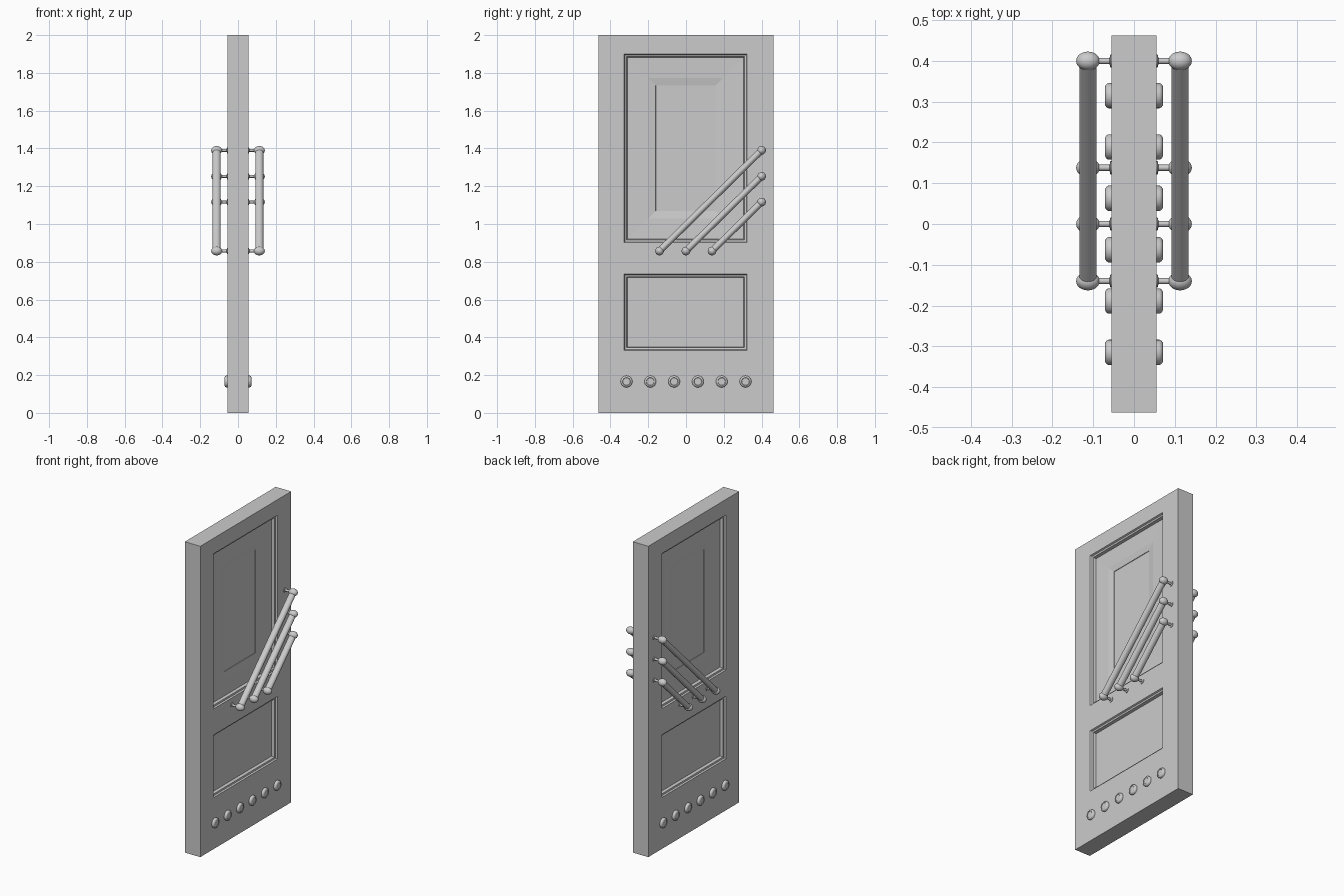
import bpy, bmesh, math
from mathutils import Vector, Matrix

if "Cube" in bpy.data.objects:
    bpy.data.objects.remove(bpy.data.objects["Cube"])

HALF_T, HALF_W, HEIGHT = 0.055, 0.462, 2.0


def finish(bm, name, smooth=True):
    bmesh.ops.remove_doubles(bm, verts=bm.verts, dist=1e-5)
    bmesh.ops.recalc_face_normals(bm, faces=bm.faces)
    me = bpy.data.meshes.new(name)
    bm.to_mesh(me)
    bm.free()
    ob = bpy.data.objects.new(name, me)
    bpy.context.collection.objects.link(ob)
    if smooth:
        bpy.context.view_layer.objects.active = ob
        ob.select_set(True)
        bpy.ops.object.shade_smooth_by_angle(angle=math.radians(40))
        ob.select_set(False)
    return ob


def lathe_x(name, profile, centre, side, n=24):
    """Revolve (distance, radius) pairs around the x axis."""
    bm = bmesh.new()
    rings = []
    for d, r in profile:
        rings.append([bm.verts.new((side * (centre[0] + d),
                                    centre[1] + r * math.cos(2 * math.pi * i / n),
                                    centre[2] + r * math.sin(2 * math.pi * i / n)))
                      for i in range(n)])
    for a, b in zip(rings, rings[1:]):
        for i in range(n):
            j = (i + 1) % n
            bm.faces.new((a[i], a[j], b[j], b[i]))
    bm.faces.new(rings[0])
    bm.faces.new(rings[-1])
    return finish(bm, name)


# Door slab: both faces are grids whose panel cells step inwards
ys = [-HALF_W, -0.328, 0.323, HALF_W]
zs = [0, 0.331, 0.734, 0.902, 1.9, HEIGHT]
moulding = [(0, 0), (0.004, 0.010), (0.014, 0.012), (0.018, 0.030)]
field = moulding + [(0.127, 0.032), (0.167, 0.038), (0.168, 0.041)]


def panel(bm, side, y0, y1, z0, z1, profile):
    prev = None
    for inset, depth in profile:
        x = side * (HALF_T - depth)
        a, b, c, d = y0 + inset, y1 - inset, z0 + inset, z1 - inset
        ring = [bm.verts.new((x, y, z)) for y, z in ((a, c), (b, c), (b, d), (a, d))]
        if prev:
            for i in range(4):
                j = (i + 1) % 4
                bm.faces.new((prev[i], prev[j], ring[j], ring[i]))
        prev = ring
    bm.faces.new(prev)


bm = bmesh.new()
for side in (-1, 1):
    g = [[bm.verts.new((side * HALF_T, y, z)) for z in zs] for y in ys]
    for i in range(3):
        for k in range(5):
            if i == 1 and k in (1, 3):
                panel(bm, side, ys[1], ys[2], zs[k], zs[k + 1],
                      moulding if k == 1 else field)
            else:
                bm.faces.new((g[i][k], g[i + 1][k], g[i + 1][k + 1], g[i][k + 1]))
bmesh.ops.remove_doubles(bm, verts=bm.verts, dist=1e-5)
bmesh.ops.bridge_loops(bm, edges=[e for e in bm.edges if e.is_boundary])
finish(bm, "door_slab", smooth=False)

# Diagonal bar handles with rounded ends, posts and mounting discs
BAR_X = 0.113
bars = [((-0.14, 0.857), (0.40, 1.39)),
        ((0.0, 0.857), (0.40, 1.252)),
        ((0.138, 0.857), (0.40, 1.116))]
for side, label in ((1, "right"), (-1, "left")):
    for n, (p, q) in enumerate(bars, 1):
        a, b = Vector((side * BAR_X, *p)), Vector((side * BAR_X, *q))
        axis = (b - a).normalized()
        ux = Vector((1, 0, 0))
        rot = Matrix((ux, axis.cross(ux), axis)).transposed().to_4x4()
        bm = bmesh.new()
        bmesh.ops.create_cone(bm, cap_ends=True, segments=24, radius1=1, radius2=1,
                              depth=(b - a).length,
                              matrix=Matrix.Translation((a + b) / 2) @ rot
                              @ Matrix.Diagonal((0.021, 0.0175, 1, 1)))
        finish(bm, f"{label}_handle_bar_{n}")
        for end, pt in (("lower", a), ("upper", b)):
            bm = bmesh.new()
            bmesh.ops.create_uvsphere(bm, u_segments=24, v_segments=14, radius=1,
                                      matrix=Matrix.Translation(pt)
                                      @ Matrix.Diagonal((0.029, 0.023, 0.023, 1)))
            finish(bm, f"{label}_{end}_handle_cap_{n}")
            lathe_x(f"{label}_{end}_handle_post_{n}",
                    [(-0.005, 0.016), (0.003, 0.016), (0.005, 0.0075), (0.05, 0.0075)],
                    (HALF_T, pt.y, pt.z), side, 16)

# Row of round studs along the bottom
for side, label in ((1, "right"), (-1, "left")):
    for i in range(6):
        lathe_x(f"{label}_stud_{i + 1}",
                [(-0.005, 0.031), (0.008, 0.031), (0.013, 0.028),
                 (0.016, 0.023), (0.016, 0.021), (0.014, 0.019)],
                (HALF_T, -0.315 + 0.126 * i, 0.166), side, 32)
